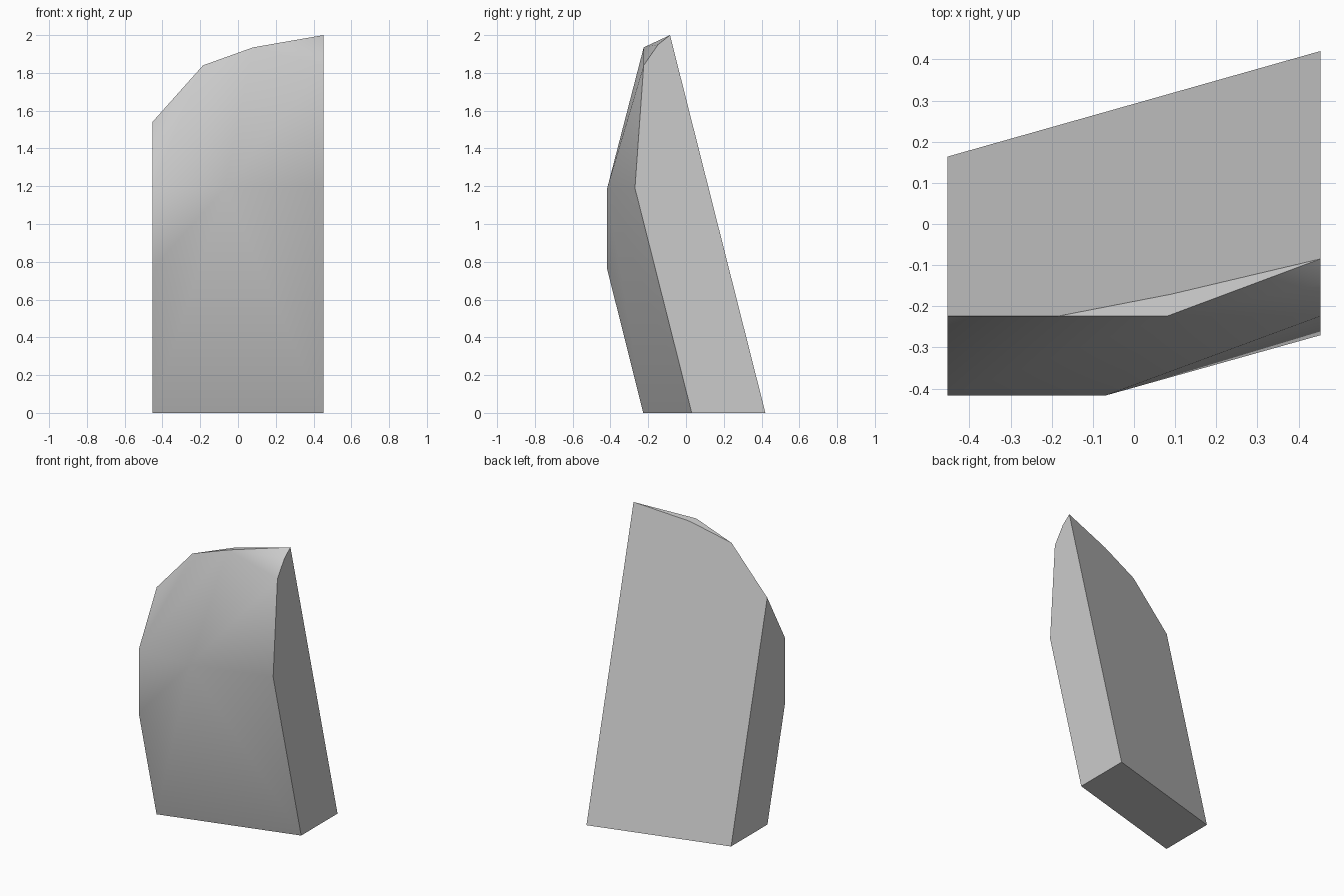
import bpy
import bmesh
from math import radians

cube = bpy.data.objects.get("Cube")
if cube:
    bpy.data.objects.remove(cube, do_unlink=True)

HALF = 0.453     # half width
NOSE = -0.417    # flattened front
BROW = -0.224    # front of the top edge


def back(x, z):
    """Point on the leaning back plane."""
    return (x, 0.292 + 0.283 * x - 0.2525 * z, z)


def front(x, z):
    """Point on the leaning front plane, parallel to the back."""
    return (x, -0.098 + 0.283 * x - 0.2525 * z, z)


points = [
    # base
    front(-HALF, 0), front(HALF, 0), back(-HALF, 0), back(HALF, 0),
    # flattened nose and shoulder
    (-HALF, NOSE, 0.76), (-HALF, NOSE, 1.19), (-0.07, NOSE, 1.19),
    front(HALF, 1.19),
    # rounded crown
    (-HALF, BROW, 1.54), (-0.185, BROW, 1.84), (0.08, BROW, 1.935),
    (HALF, BROW, 1.84), (HALF, -0.148, 1.95),
    back(0.09, 1.933), back(HALF, 2),
]

# Wrap the corners in a hull and merge the flat faces
bm = bmesh.new()
for p in points:
    bm.verts.new(p)
bmesh.ops.convex_hull(bm, input=bm.verts[:])
bmesh.ops.dissolve_limit(bm, angle_limit=radians(1.5),
                         verts=bm.verts[:], edges=bm.edges[:])
bmesh.ops.recalc_face_normals(bm, faces=bm.faces[:])

mesh = bpy.data.meshes.new("stone_block")
bm.to_mesh(mesh)
bm.free()
stone = bpy.data.objects.new("stone_block", mesh)
bpy.context.collection.objects.link(stone)

# Plain grey stone
grey = (0.6, 0.6, 0.6, 1)
mat = bpy.data.materials.new("stone_grey")
mat.use_nodes = True
mat.diffuse_color = grey
mat.node_tree.nodes["Principled BSDF"].inputs["Base Color"].default_value = grey
mesh.materials.append(mat)

# Soft front, crisp outer edges
bpy.ops.object.select_all(action="DESELECT")
stone.select_set(True)
bpy.context.view_layer.objects.active = stone
bpy.ops.object.shade_smooth_by_angle(angle=radians(30))
